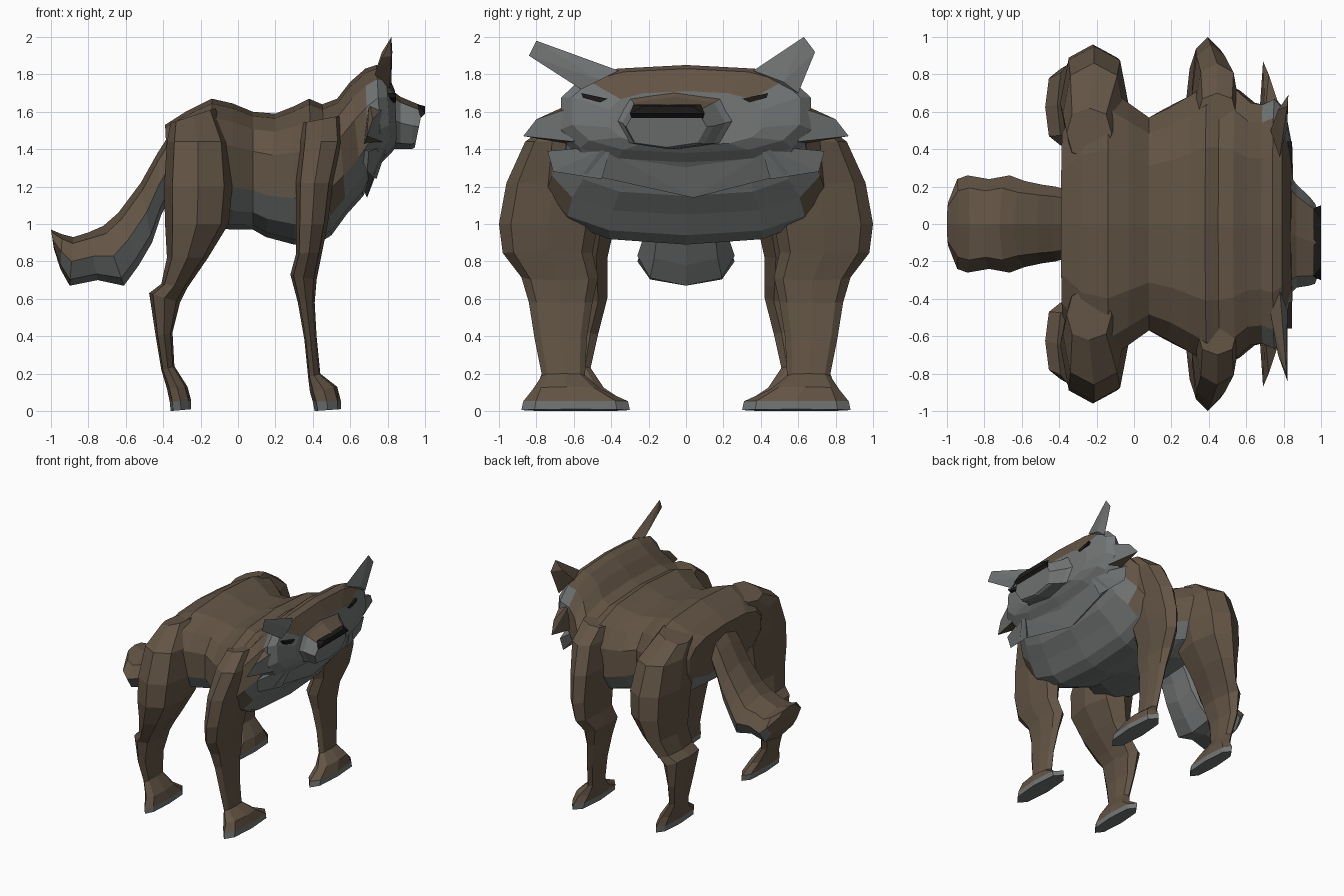
import bpy, bmesh, math
from mathutils import Vector


def material(name, rgb):
    m = bpy.data.materials.new(name)
    m.diffuse_color = (*rgb, 1)
    return m


MATS = [material("brown_fur", (0.125, 0.09, 0.06)),
        material("grey_fur", (0.17, 0.18, 0.18)),
        material("black", (0.012, 0.011, 0.01))]


def finish(name, bm, paint):
    """Turn a bmesh into an object, painting each face by centre and normal."""
    bmesh.ops.recalc_face_normals(bm, faces=bm.faces)
    bm.normal_update()
    for f in bm.faces:
        f.material_index = int(paint(f.calc_center_median(), f.normal))
    me = bpy.data.meshes.new(name)
    bm.to_mesh(me)
    bm.free()
    for m in MATS:
        me.materials.append(m)
    bpy.context.collection.objects.link(bpy.data.objects.new(name, me))


def loft(name, stations, paint, sides=10, power=2.0, flip=1):
    """Skin through rings; station = (xa, za, xb, zb, y0, y1): ring spans a to b and y0 to y1."""
    bm = bmesh.new()
    rings = []
    for xa, za, xb, zb, y0, y1 in stations:
        ring = []
        for i in range(sides):
            t = 2 * math.pi * i / sides
            c, s = (math.copysign(abs(v) ** (2 / power), v) for v in (math.cos(t), math.sin(t)))
            ring.append(bm.verts.new(((xa + xb) / 2 + c * (xa - xb) / 2,
                                      flip * ((y0 + y1) / 2 + s * (y1 - y0) / 2),
                                      (za + zb) / 2 + c * (za - zb) / 2)))
        rings.append(ring)
    for r, q in zip(rings, rings[1:]):
        for i in range(sides):
            j = (i + 1) % sides
            bm.faces.new((r[i], r[j], q[j], q[i]))
    bm.faces.new(rings[0])
    bm.faces.new(rings[-1])
    finish(name, bm, paint)


def hull(name, points, paint):
    bm = bmesh.new()
    for p in points:
        bm.verts.new(p)
    bmesh.ops.convex_hull(bm, input=bm.verts)
    finish(name, bm, paint)


def grey(c, n):
    return 1


def black(c, n):
    return 2


# Torso, neck and head in one skin
def body_paint(c, n):
    if c.x > 0.70:
        return c.z < 1.73
    if c.x > 0.45:
        return c.z < 1.08 + (c.x - 0.5) * 1.6
    return c.z < 1.15


body = [(-0.39, 1.53, -0.37, 1.15, 0.50), (-0.28, 1.60, -0.28, 1.02, 0.68),
        (-0.14, 1.67, -0.14, 0.98, 0.74), (-0.03, 1.645, -0.03, 0.97, 0.66),
        (0.08, 1.60, 0.08, 0.97, 0.58), (0.20, 1.59, 0.15, 0.93, 0.63),
        (0.30, 1.63, 0.30, 0.89, 0.70), (0.38, 1.67, 0.42, 0.89, 0.76),
        (0.45, 1.64, 0.50, 0.94, 0.76), (0.53, 1.67, 0.58, 1.05, 0.73),
        (0.60, 1.76, 0.67, 1.15, 0.66), (0.68, 1.83, 0.70, 1.22, 0.65),
        (0.74, 1.85, 0.77, 1.33, 0.68), (0.79, 1.83, 0.82, 1.38, 0.62),
        (0.84, 1.71, 0.85, 1.42, 0.42)]
loft("body_and_head", [(*s[:4], -s[4], s[4]) for s in body], body_paint, 14, 2.7)

# Legs, each from shoulder or hip down to the paw
front_leg = [(0.55, 1.58, 0.34, 1.54, 0.45, 0.70), (0.56, 1.44, 0.33, 1.44, 0.45, 0.86),
             (0.51, 1.22, 0.31, 1.22, 0.45, 0.96), (0.48, 1.0, 0.31, 1.0, 0.47, 1.0),
             (0.45, 0.85, 0.31, 0.84, 0.50, 0.98), (0.42, 0.70, 0.28, 0.73, 0.47, 0.88),
             (0.41, 0.58, 0.32, 0.58, 0.50, 0.84), (0.42, 0.40, 0.355, 0.38, 0.53, 0.81),
             (0.44, 0.20, 0.375, 0.18, 0.54, 0.77), (0.53, 0.13, 0.385, 0.10, 0.45, 0.82),
             (0.55, 0.055, 0.40, 0.05, 0.31, 0.87), (0.55, 0.01, 0.41, 0.0, 0.30, 0.88)]
back_leg = [(-0.12, 1.62, -0.36, 1.54, 0.35, 0.62), (-0.05, 1.44, -0.38, 1.44, 0.32, 0.86),
            (-0.03, 1.2, -0.395, 1.2, 0.34, 0.95), (-0.05, 1.0, -0.39, 1.0, 0.38, 0.96),
            (-0.16, 0.82, -0.38, 0.82, 0.42, 0.92), (-0.27, 0.66, -0.41, 0.68, 0.42, 0.86),
            (-0.31, 0.58, -0.475, 0.63, 0.42, 0.83), (-0.35, 0.42, -0.44, 0.40, 0.47, 0.81),
            (-0.34, 0.24, -0.41, 0.22, 0.51, 0.76), (-0.27, 0.13, -0.38, 0.12, 0.44, 0.80),
            (-0.25, 0.055, -0.365, 0.05, 0.33, 0.85), (-0.25, 0.01, -0.36, 0.0, 0.33, 0.85)]
for side, flip in (("left", 1), ("right", -1)):
    for kind, leg in (("front", front_leg), ("back", back_leg)):
        loft(f"{kind}_leg_{side}", leg, lambda c, n: c.z < 0.05, 8, 2.5, flip)

# Tail: brown above, pale underside
tail = [(-0.34, 1.52, -0.36, 1.15, 0.18), (-0.43, 1.38, -0.41, 1.05, 0.20),
        (-0.52, 1.22, -0.46, 0.90, 0.21), (-0.64, 1.06, -0.53, 0.78, 0.23),
        (-0.72, 0.99, -0.61, 0.67, 0.26), (-0.80, 0.955, -0.75, 0.70, 0.24),
        (-0.88, 0.93, -0.90, 0.67, 0.26), (-0.94, 0.945, -0.95, 0.76, 0.24),
        (-1.0, 0.97, -0.985, 0.87, 0.12)]


def tail_paint(c, n):
    return n.z < 0.05 and n.x > -0.75 and (c.z < 0.88 or n.x > 0.2)


loft("tail", [(*s[:4], -s[4], s[4]) for s in tail], tail_paint, 8, 2.3)

# Muzzle, turned slightly to one side, with a dark nose
loft("muzzle", [(0.80, 1.73, 0.82, 1.40, -0.40, 0.30), (0.87, 1.68, 0.87, 1.40, -0.34, 0.21),
                (0.94, 1.65, 0.93, 1.40, -0.33, 0.15), (0.99, 1.63, 0.945, 1.41, -0.32, 0.11)],
     lambda c, n: n.z < 0.6, 8, 2.8)
hull("nose", [(x, -0.10 + s * w, z) for s in (-1, 1) for x, w, z in
              ((0.96, 0.18, 1.64), (1.0, 0.13, 1.63), (1.0, 0.20, 1.59), (0.975, 0.19, 1.565))], black)


# Ears: pale inside, brown behind; points are (x, y, z)
def ear_paint(c, n):
    return n.x > 0.55


ear_shapes = {"left": [(0.78, 0.36, 1.82), (0.82, 0.52, 1.76), (0.81, 0.60, 1.70),
                       (0.825, 0.69, 1.92), (0.82, 0.63, 2.0), (0.73, 0.50, 1.80), (0.77, 0.61, 1.92)],
              "right": [(0.78, -0.36, 1.82), (0.82, -0.46, 1.77), (0.81, -0.56, 1.72),
                        (0.82, -0.84, 1.90), (0.815, -0.80, 1.98), (0.73, -0.48, 1.80), (0.77, -0.70, 1.89)]}
for side, pts in ear_shapes.items():
    hull("ear_" + side, pts, ear_paint)

# Eyes and fur tufts on cheeks, jaw and throat
for side, f in (("left", 1), ("right", -1)):
    shift = -0.06
    hull("eye_" + side, [(x, f * y + shift, z) for x in (0.76, 0.845) for y, z in
                         ((0.50, 1.70), (0.49, 1.675), (0.40, 1.65), (0.36, 1.67))], black)
    hull("cheek_tuft_" + side, [(0.70, f * 0.58, 1.66), (0.67, f * 0.58, 1.42), (0.77, f * 0.60, 1.44),
                                (0.78, f * 0.62, 1.62), (0.69, f * 0.87, 1.47), (0.72, f * 0.80, 1.56)],
         lambda c, n: n.x > 0.3)
    hull("jaw_tuft_" + side, [(0.64, f * 0.45, 1.40), (0.80, f * 0.40, 1.42), (0.74, f * 0.45, 1.24),
                              (0.70, f * 0.74, 1.39), (0.69, f * 0.71, 1.28)], grey)
hull("throat_ruff", [(0.79, -0.45, 1.40), (0.79, 0.45, 1.40), (0.62, -0.4, 1.3), (0.62, 0.4, 1.3),
                     (0.73, -0.55, 1.27), (0.73, 0.55, 1.27), (0.69, 0.04, 1.14)], grey)
